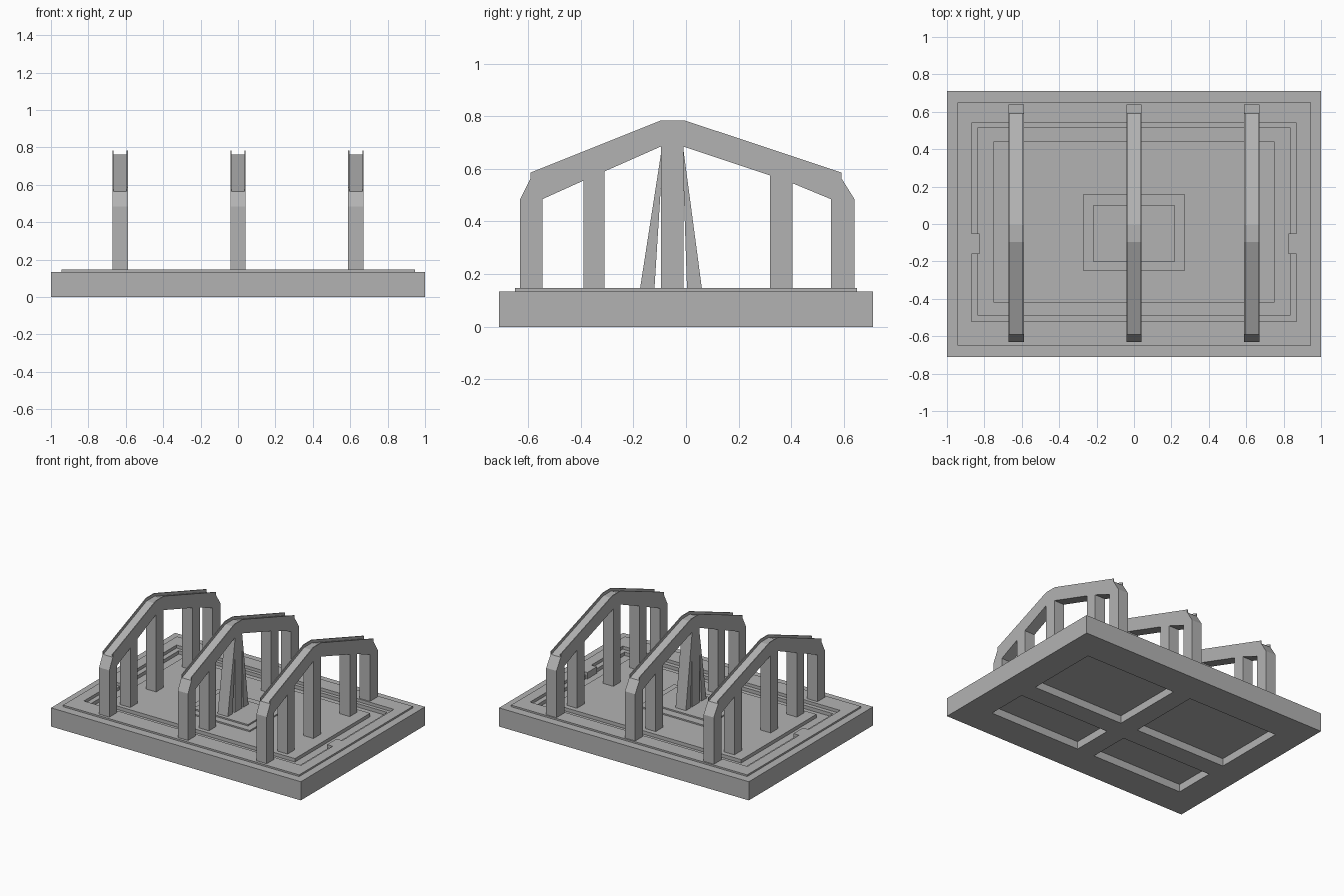
import bpy, bmesh

if "Cube" in bpy.data.objects:
    bpy.data.objects.remove(bpy.data.objects["Cube"], do_unlink=True)

grey = bpy.data.materials.new("plain_grey")
grey.use_nodes = True
grey.diffuse_color = (0.45, 0.45, 0.45, 1)
grey.node_tree.nodes["Principled BSDF"].inputs["Base Color"].default_value = (0.45, 0.45, 0.45, 1)


def finish(name, bm):
    bmesh.ops.recalc_face_normals(bm, faces=bm.faces)
    mesh = bpy.data.meshes.new(name)
    bm.to_mesh(mesh)
    bm.free()
    obj = bpy.data.objects.new(name, mesh)
    bpy.context.collection.objects.link(obj)
    mesh.materials.append(grey)
    return obj


def box(name, x0, x1, y0, y1, z0, z1):
    bm = bmesh.new()
    bmesh.ops.create_cube(bm, size=1)
    for v in bm.verts:
        v.co = (x1 if v.co.x > 0 else x0, y1 if v.co.y > 0 else y0, z1 if v.co.z > 0 else z0)
    return finish(name, bm)


def side_panel(name, outline, x, width):
    """Extrude a (y, z) outline across x."""
    bm = bmesh.new()
    face = bm.faces.new([bm.verts.new((x - width / 2, y, z)) for y, z in outline])
    new = bmesh.ops.extrude_face_region(bm, geom=[face])["geom"]
    bmesh.ops.translate(bm, vec=(width, 0, 0), verts=[g for g in new if isinstance(g, bmesh.types.BMVert)])
    return finish(name, bm)


def combine(target, other, operation):
    mod = target.modifiers.new("combine", "BOOLEAN")
    mod.operation, mod.object, mod.solver = operation, other, "EXACT"
    bpy.context.view_layer.objects.active = target
    bpy.ops.object.modifier_apply(modifier=mod.name)
    bpy.data.objects.remove(other, do_unlink=True)


# Base slab with a raised lip, a stepped tray and four pockets underneath
base = box("base", -1, 1, -0.71, 0.71, 0, 0.135)
combine(base, box("lip", -0.945, 0.945, -0.65, 0.65, 0.1, 0.147), "UNION")
combine(base, box("tray_cut", -0.87, 0.87, -0.52, 0.54, 0.125, 0.3), "DIFFERENCE")
combine(base, box("floor_cut", -0.835, 0.835, -0.49, 0.515, 0.1, 0.3), "DIFFERENCE")
for s in (-1, 1):
    xs = sorted((0.07 * s, 0.8 * s))
    for y0, y1 in ((-0.49, -0.19), (-0.05, 0.485)):
        combine(base, box("pocket_cut", *xs, y0, y1, -0.1, 0.055), "DIFFERENCE")

# Locating tabs on the tray sides
for s, side in ((-1, "right"), (1, "left")):
    box(side + "_tab", *sorted((0.825 * s, 0.88 * s)), -0.16, -0.05, 0.09, 0.147)

# Platform and centre pads
box("platform", -0.75, 0.75, -0.42, 0.44, 0.09, 0.125)
box("centre_pad", -0.27, 0.27, -0.25, 0.16, 0.11, 0.135)
box("centre_plinth", -0.22, 0.22, -0.2, 0.1, 0.12, 0.145)

# Arched frames: a comb outline of legs and posts under a peaked beam
FOOT = 0.11
ridge = [(-0.59, 0.565), (-0.095, 0.763), (-0.005, 0.763), (0.59, 0.565)]
openings = [(-0.545, 0.485, -0.39, 0.555), (-0.31, 0.59, -0.095, 0.685),
            (-0.01, 0.685, 0.32, 0.575), (0.405, 0.545, 0.55, 0.485)]
outline = [(-0.63, FOOT), (-0.63, 0.485)] + ridge + [(0.64, 0.485), (0.64, FOOT)]
for ya, za, yb, zb in reversed(openings):
    outline += [(yb, FOOT), (yb, zb), (ya, za), (ya, FOOT)]
flange = ridge + [(y, z + 0.021) for y, z in reversed(ridge)]

for x, place in ((-0.63, "right"), (0, "centre"), (0.63, "left")):
    side_panel(place + "_frame", outline, x, 0.082)
    for s in (-1, 1):
        side_panel(place + "_beam_flange", flange, x + s * 0.038, 0.006)

# Slanted braces beside the centre post
side_panel("front_brace", [(-0.18, FOOT), (-0.122, FOOT), (-0.09, 0.62), (-0.09, 0.69)], 0, 0.082)
side_panel("back_brace", [(0.065, FOOT), (0.005, FOOT), (-0.012, 0.62), (-0.012, 0.69)], 0, 0.082)
